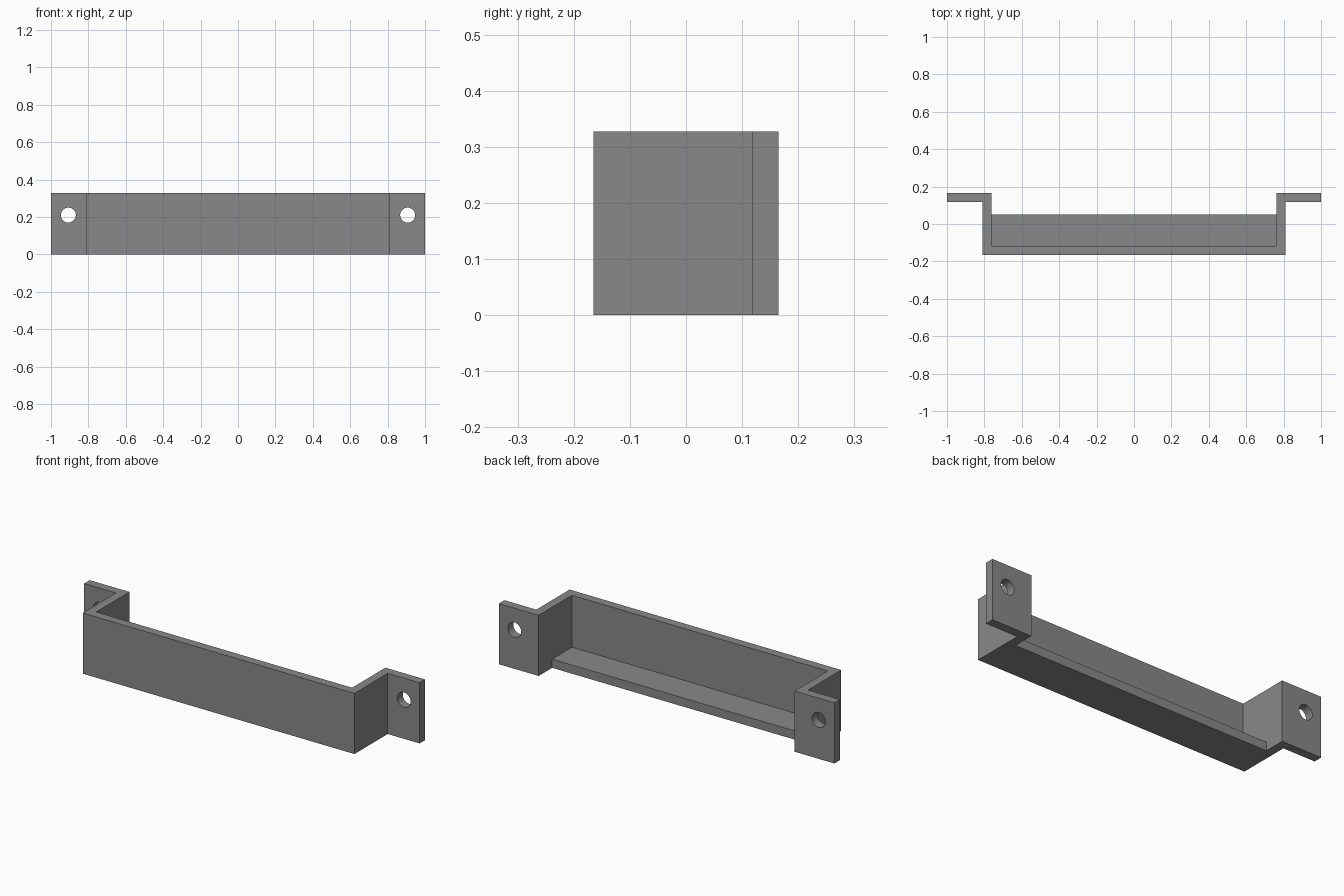
import bpy, bmesh, math
from mathutils import Matrix

if "Cube" in bpy.data.objects:
    bpy.data.objects.remove(bpy.data.objects["Cube"])

HEIGHT = 0.327
THICK = 0.047
HALF_DEPTH = 0.165
WALL_OUT = 0.81
WALL_IN = WALL_OUT - THICK
FLOOR_BACK = 0.05
HOLE_X, HOLE_Z, HOLE_R = 0.907, 0.21, 0.04

grey = bpy.data.materials.new("plain grey")
grey.diffuse_color = (0.25, 0.25, 0.25, 1)
grey.use_nodes = True
grey.node_tree.nodes["Principled BSDF"].inputs["Base Color"].default_value = grey.diffuse_color


def make_object(name, bm):
    bmesh.ops.recalc_face_normals(bm, faces=bm.faces[:])
    mesh = bpy.data.meshes.new(name)
    bm.to_mesh(mesh)
    bm.free()
    mesh.materials.append(grey)
    obj = bpy.data.objects.new(name, mesh)
    bpy.context.collection.objects.link(obj)
    return obj


def extrude_outline(name, points, height):
    bm = bmesh.new()
    face = bm.faces.new([bm.verts.new((x, y, 0)) for x, y in points])
    top = bmesh.ops.extrude_face_region(bm, geom=[face])["geom"]
    verts = [v for v in top if isinstance(v, bmesh.types.BMVert)]
    bmesh.ops.translate(bm, verts=verts, vec=(0, 0, height))
    return make_object(name, bm)


def combine(target, other, operation):
    mod = target.modifiers.new(other.name, 'BOOLEAN')
    mod.operation = operation
    mod.solver = 'EXACT'
    mod.object = other
    other.hide_render = True
    other.hide_viewport = True


# Bent strip: front plate, side walls and mounting tabs from one outline
half = [(WALL_OUT, -HALF_DEPTH), (WALL_OUT, HALF_DEPTH - THICK),
        (1, HALF_DEPTH - THICK), (1, HALF_DEPTH),
        (WALL_IN, HALF_DEPTH), (WALL_IN, THICK - HALF_DEPTH)]
outline = half + [(-x, y) for x, y in reversed(half)]
bracket = extrude_outline("bracket", outline, HEIGHT)

# Shallow floor ledge between the walls
fx, fy = WALL_IN + 0.02, -HALF_DEPTH + 0.02
ledge = extrude_outline("floor_ledge", [(-fx, fy), (fx, fy),
                        (fx, FLOOR_BACK), (-fx, FLOOR_BACK)], THICK)
combine(bracket, ledge, 'UNION')

# Screw hole through each tab
for side, x in (("left", -HOLE_X), ("right", HOLE_X)):
    bm = bmesh.new()
    place = (Matrix.Translation((x, HALF_DEPTH - THICK / 2, HOLE_Z))
             @ Matrix.Rotation(math.pi / 2, 4, 'X'))
    bmesh.ops.create_cone(bm, cap_ends=True, segments=32, radius1=HOLE_R,
                          radius2=HOLE_R, depth=0.1, matrix=place)
    combine(bracket, make_object(side + "_hole_cutter", bm), 'DIFFERENCE')

# Bake the cuts, remove helpers and smooth only the hole walls
bpy.context.view_layer.objects.active = bracket
bracket.select_set(True)
for mod in list(bracket.modifiers):
    helper = mod.object
    bpy.ops.object.modifier_apply(modifier=mod.name)
    bpy.data.objects.remove(helper)
bpy.ops.object.shade_smooth_by_angle(angle=math.radians(30))
